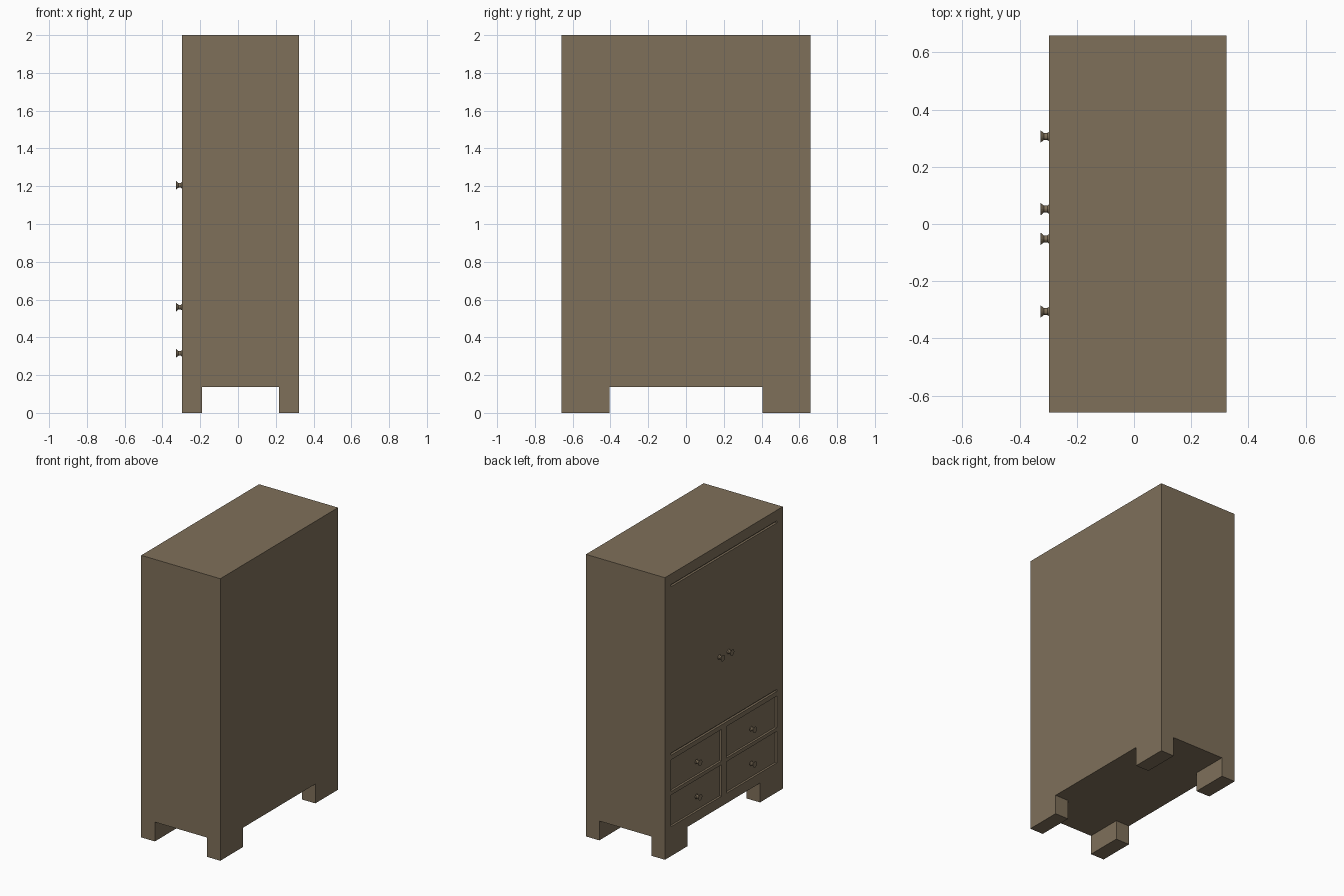
import bpy, math
from mathutils import Matrix

cube = bpy.data.objects.get("Cube")
if cube:
    bpy.data.objects.remove(cube, do_unlink=True)

wood = bpy.data.materials.new("brown_wood")
wood.use_nodes = True
wood.diffuse_color = (0.212, 0.162, 0.102, 1)
wood.node_tree.nodes["Principled BSDF"].inputs["Base Color"].default_value = wood.diffuse_color

FACE, CORE, BACK = -0.297, -0.281, 0.323   # door side, recess floor, plain side
HALF, INNER = 0.66, 0.593                  # half width, inner edge of stiles
BASE, TOP = 0.137, 2.0


def mesh_object(name, verts, faces):
    mesh = bpy.data.meshes.new(name)
    mesh.from_pydata(verts, [], faces)
    mesh.materials.append(wood)
    obj = bpy.data.objects.new(name, mesh)
    bpy.context.collection.objects.link(obj)
    return obj


def box(name, x, y, z):
    verts = [(a, b, c) for a in x for b in y for c in z]
    faces = [(0, 1, 3, 2), (4, 6, 7, 5), (0, 4, 5, 1),
             (2, 3, 7, 6), (0, 2, 6, 4), (1, 5, 7, 3)]
    return mesh_object(name, verts, faces)


def knob(name, y, z, sides=16):
    # Flared pull: (distance from face, radius)
    profile = [(0, 0.017), (0.006, 0.012), (0.018, 0.012), (0.03, 0.022)]
    verts = [(FACE - d, y + r * math.cos(math.tau * i / sides), z + r * math.sin(math.tau * i / sides))
             for d, r in profile for i in range(sides)]
    faces = [(k * sides + i, k * sides + (i + 1) % sides,
              (k + 1) * sides + (i + 1) % sides, (k + 1) * sides + i)
             for k in range(len(profile) - 1) for i in range(sides)]
    last = (len(profile) - 1) * sides
    faces.append(tuple(range(last, last + sides)))
    obj = mesh_object(name, verts, [f[::-1] for f in faces])
    return obj


# Carcass and face frame
box("carcass", (CORE, BACK), (-HALF, HALF), (BASE, TOP))
frame = (FACE, CORE)
for side, s in (("left", 1), ("right", -1)):
    box(side + "_stile", frame, sorted((s * INNER, s * HALF)), (BASE, TOP))
rails = {"top_rail": (1.925, TOP), "middle_rail": (0.682, 0.715),
         "drawer_rail": (0.432, 0.458), "bottom_rail": (BASE, 0.208)}
for name, z in rails.items():
    box(name, frame, (-INNER, INNER), z)
for name, z in (("lower", (0.208, 0.432)), ("upper", (0.458, 0.682))):
    box(name + "_drawer_divider", frame, (-0.028, 0.028), z)

# Doors, flush with the frame, leaving a slot above and below
for side, s in (("left", 1), ("right", -1)):
    box(side + "_door", frame, sorted((0, s * INNER)), (0.73, 1.91))
    knob(side + "_door_knob", s * 0.052, 1.205)
    for level, z in (("lower", 0.315), ("upper", 0.56)):
        # Recessed drawer fronts
        box(f"{side}_{level}_drawer", (CORE - 0.001, CORE + 0.01),
            sorted((s * 0.028, s * INNER)), (z - 0.107, z + 0.117) if level == "lower" else (z - 0.102, z + 0.122))
        knob(f"{side}_{level}_drawer_knob", s * 0.306, z)
    # Feet
    y = sorted((s * 0.405, s * HALF))
    box(side + "_front_foot", (FACE, -0.19), y, (0, BASE))
    box(side + "_back_foot", (0.218, BACK), y, (0, BASE))
